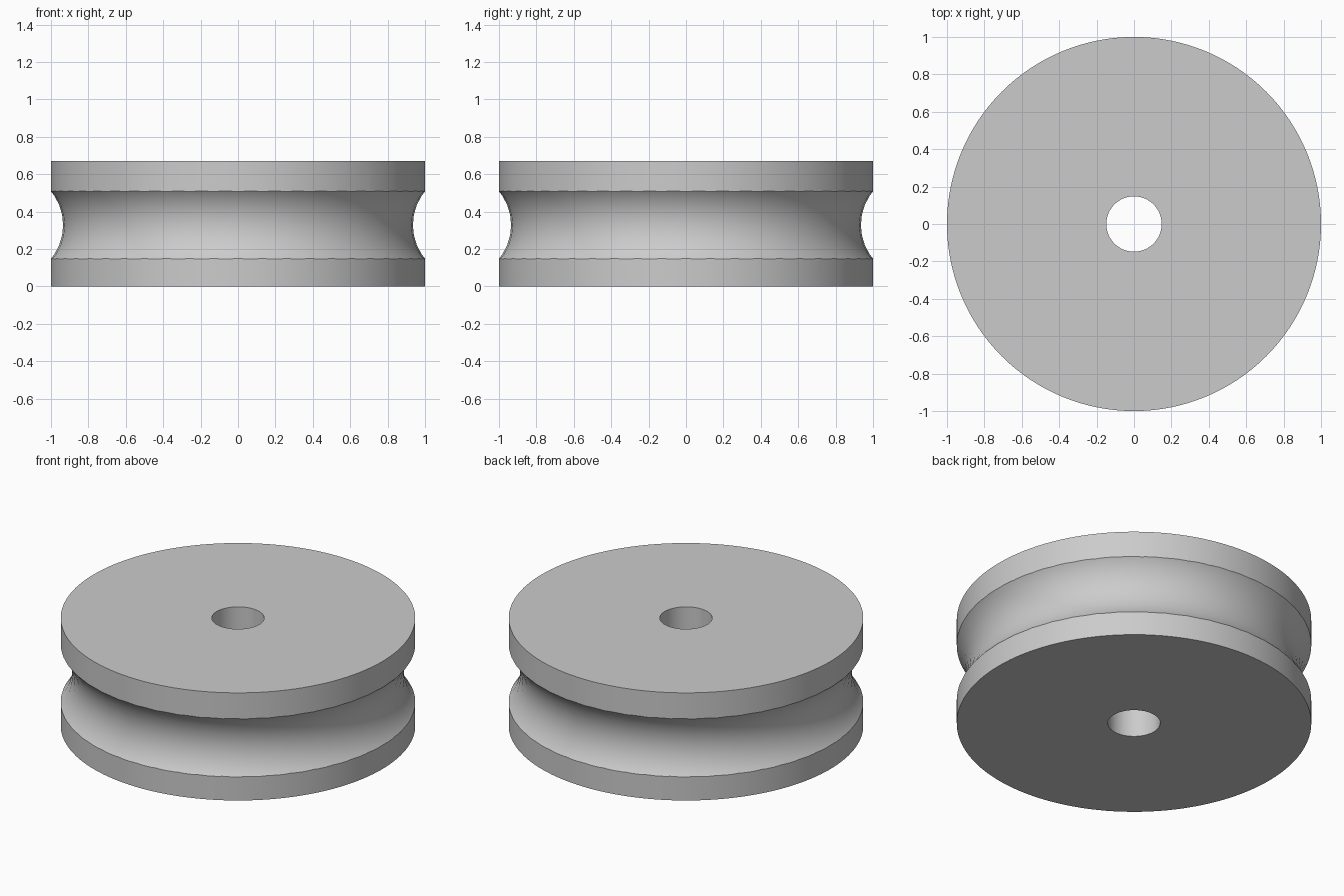
import bpy
import math

HEIGHT = 0.67
BORE_RADIUS = 0.148
GROOVE_Z = 0.328        # height of the groove's centre
GROOVE_FLOOR = 0.935    # smallest radius of the wheel
GROOVE_RADIUS = 0.285   # radius of the groove's round section

cube = bpy.data.objects.get("Cube")
if cube:
    bpy.data.objects.remove(cube, do_unlink=True)

# Single plain grey
grey = bpy.data.materials.new("plain_grey")
grey.use_nodes = True
colour = (0.6, 0.6, 0.6, 1)
grey.diffuse_color = colour
grey.node_tree.nodes["Principled BSDF"].inputs["Base Color"].default_value = colour


def named(name):
    obj = bpy.context.object
    obj.name = name
    obj.data.materials.append(grey)
    return obj


# Tools that shape the wheel: a torus for the rim groove, a rod for the bore
bpy.ops.mesh.primitive_torus_add(
    major_segments=48, minor_segments=32,
    major_radius=GROOVE_FLOOR + GROOVE_RADIUS, minor_radius=GROOVE_RADIUS,
    location=(0, 0, GROOVE_Z))
groove_cutter = named("groove_cutter")

bpy.ops.mesh.primitive_cylinder_add(
    vertices=64, radius=BORE_RADIUS, depth=HEIGHT * 2, location=(0, 0, HEIGHT / 2))
bore_cutter = named("bore_cutter")

# Grooved wheel
bpy.ops.mesh.primitive_cylinder_add(
    vertices=128, radius=1, depth=HEIGHT, location=(0, 0, HEIGHT / 2))
wheel = named("grooved_wheel")

for cutter in (groove_cutter, bore_cutter):
    cut = wheel.modifiers.new(cutter.name, "BOOLEAN")
    cut.operation = "DIFFERENCE"
    cut.solver = "EXACT"
    cut.object = cutter
    bpy.ops.object.modifier_apply(modifier=cut.name)

# Cutters are no longer needed once applied
for cutter in (groove_cutter, bore_cutter):
    cutter.hide_render = True
    bpy.data.objects.remove(cutter, do_unlink=True)

bpy.ops.object.shade_smooth_by_angle(angle=math.radians(20))
